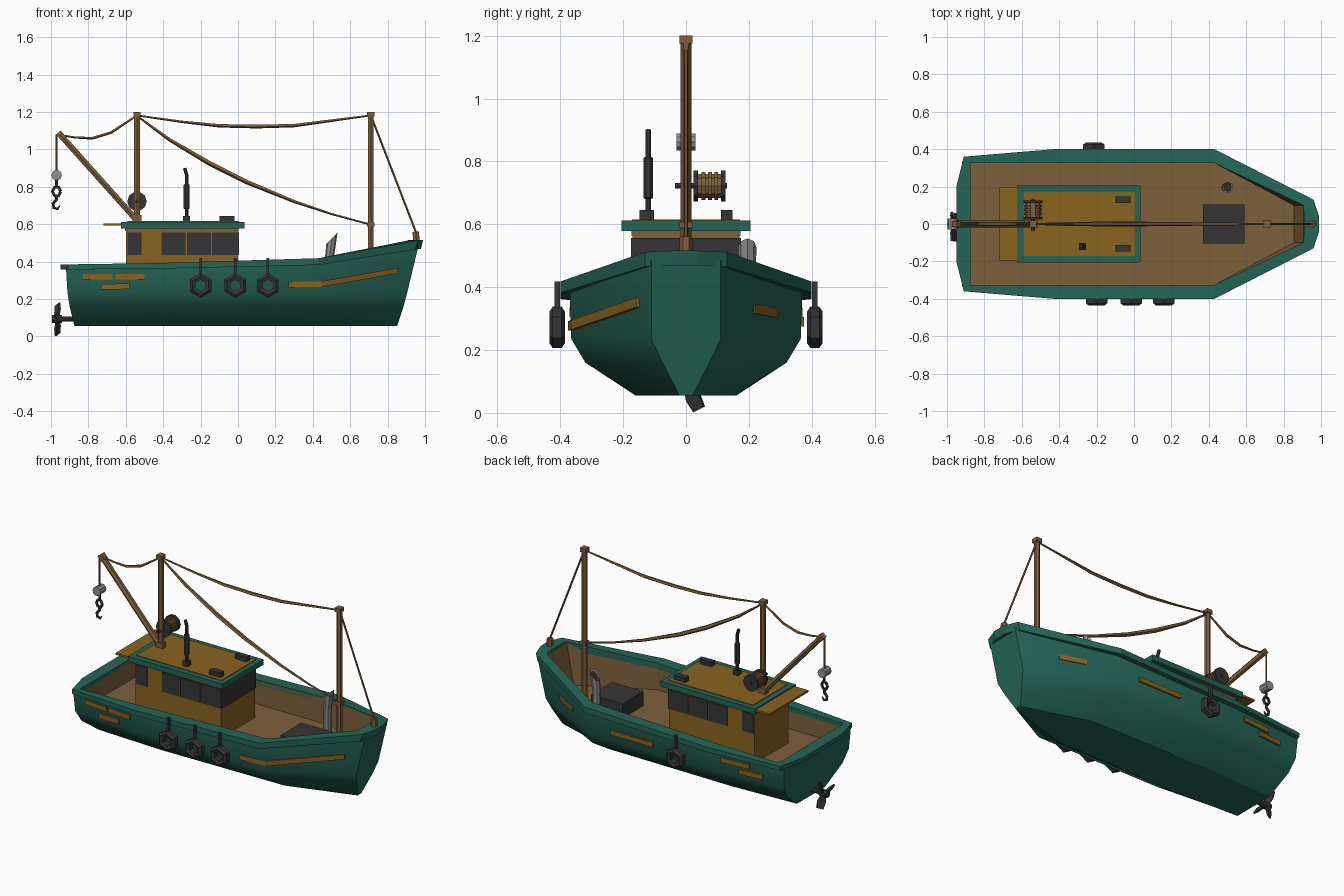
import bpy, bmesh, math
from mathutils import Vector

if "Cube" in bpy.data.objects:
    bpy.data.objects.remove(bpy.data.objects["Cube"])

def mat(name, c):
    m = bpy.data.materials.new(name)
    m.diffuse_color = (*c, 1)
    m.use_nodes = True
    m.node_tree.nodes["Principled BSDF"].inputs["Base Color"].default_value = m.diffuse_color
    return m

TEAL = mat("teal paint", (0.018, 0.13, 0.095))
MUSTARD = mat("mustard wood", (0.25, 0.125, 0.014))
BROWN = mat("brown wood", (0.205, 0.115, 0.045))
DARK = mat("dark iron", (0.036, 0.036, 0.038))
GREY = mat("grey metal", (0.28, 0.28, 0.27))

def finish(name, bm, m, smooth=None):
    bmesh.ops.recalc_face_normals(bm, faces=bm.faces)
    me = bpy.data.meshes.new(name)
    bm.to_mesh(me)
    bm.free()
    ob = bpy.data.objects.new(name, me)
    bpy.context.collection.objects.link(ob)
    me.materials.append(m)
    if smooth:
        bpy.ops.object.select_all(action='DESELECT')
        ob.select_set(True)
        bpy.context.view_layer.objects.active = ob
        bpy.ops.object.shade_smooth_by_angle(angle=math.radians(smooth))
    return ob

def loft(name, rings, m, ring_closed=True, loop=False, caps=True, smooth=None):
    """Skin a list of equal-length point rings."""
    bm = bmesh.new()
    vs = [[bm.verts.new(p) for p in r] for r in rings]
    n = len(vs[0])
    for i in range(len(vs) if loop else len(vs) - 1):
        a, b = vs[i], vs[(i + 1) % len(vs)]
        for j in range(n if ring_closed else n - 1):
            k = (j + 1) % n
            bm.faces.new((a[j], a[k], b[k], b[j]))
    if caps and not loop:
        bm.faces.new(vs[0])
        bm.faces.new(vs[-1])
    return finish(name, bm, m, smooth)

def box(name, x0, x1, y0, y1, z0, z1, m):
    return loft(name, [[(x0, y0, z), (x1, y0, z), (x1, y1, z), (x0, y1, z)] for z in (z0, z1)], m)

def tube(name, pts, radii, m, n=6, smooth=None):
    """Rod along a path with a radius at each point."""
    pts = [Vector(p) for p in pts]
    if not isinstance(radii, (list, tuple)):
        radii = [radii] * len(pts)
    rings = []
    for i, p in enumerate(pts):
        d = (pts[min(i + 1, len(pts) - 1)] - pts[max(i - 1, 0)]).normalized()
        u = d.cross(Vector((0, 1, 0)) if abs(d.y) < .9 else Vector((1, 0, 0))).normalized()
        v = d.cross(u)
        angs = [2 * math.pi * (k + .5) / n for k in range(n)]
        rings.append([p + radii[i] * (u * math.cos(a) + v * math.sin(a)) for a in angs])
    return loft(name, rings, m, smooth=smooth)

# Hull: half sections (x, y, z) mirrored across y
sections = [
    [(-.875, .14, .055), (-.9, .28, .16), (-.912, .325, .235), (-.92, .335, .37)],
    [(-.43, .16, .055), (-.43, .32, .16), (-.43, .365, .235), (-.43, .37, .375)],
    [(.43, .15, .055), (.43, .32, .16), (.43, .365, .235), (.43, .37, .40)],
    [(.85, .02, .055), (.885, .075, .16), (.905, .11, .235), (.965, .11, .485)]]
full = [[(x, -y, z) for x, y, z in reversed(s)] + s for s in sections]
loft("hull", full, TEAL, ring_closed=False, smooth=32)

# Rail cap ring: outer and inner outline with top and bottom heights
outer = [(-.95, .2), (-.91, .36), (-.43, .4), (.43, .4), (.96, .13), (.99, .04)]
inner = [(-.875, .2), (-.875, .325), (-.43, .325), (.43, .325), (.905, .1), (.91, .04)]
top = [.385, .385, .392, .418, .512, .516]
bot = [.358, .358, .362, .382, .465, .468]
half = []
for (ox, oy), (ix, iy), t, b in zip(outer, inner, top, bot):
    half.append([(ox, oy, t), (ix, iy, t), (ix, iy, b), (ox - .012 * (ox > .9), oy, b)])
mirror = [[(x, -y, z) for x, y, z in r] for r in reversed(half)]
loft("rail", half + mirror, TEAL, loop=True)

# Deck and inner bulwark
DZ = .25
ins = inner[1:5]
outl = [(x, y, t) for (x, y), t in zip(ins, top[1:5])]
outl += [(x, -y, t) for x, y, t in reversed(outl)]
bm = bmesh.new()
hi = [bm.verts.new((x, y, z - .008)) for x, y, z in outl]
lo = [bm.verts.new((x - .05 * (x > .9), y, DZ)) for x, y, z in outl]
bm.faces.new(lo)
for i in range(len(hi)):
    k = (i + 1) % len(hi)
    bm.faces.new((hi[i], hi[k], lo[k], lo[i]))
deck = finish("deck", bm, BROWN)
deck.data.flip_normals() if deck.data.polygons[0].normal.z < 0 else None

# Hull repair planks following the side
def side_y(x, z):
    if x > .43:
        bx = .905 + .06 * (z - .235) / .25
        return .368 + (.11 - .368) * (x - .43) / (bx - .43)
    if x < -.43:
        return .368 - .037 * (-.43 - x) / .485
    return .368

def plank(path, side, h=.015):
    rings = []
    for x, z in path:
        rings.append([(x, side * (side_y(x, zz) + o), zz)
                      for zz, o in ((z - h, -.01), (z - h, .008), (z + h, .008), (z + h, -.01))])
    loft("hull_plank", rings, MUSTARD)

for p in ([(.27, .277), (.45, .28), (.855, .352)], [(-.83, .32), (-.67, .32)],
          [(-.655, .32), (-.5, .32)], [(-.73, .265), (-.58, .268)]):
    plank(p, -1)
for p in ([(.59, .317), (.73, .332)], [(-.03, .29), (.27, .29)],
          [(-.69, .32), (-.5, .32)], [(-.78, .275), (-.62, .275)]):
    plank(p, 1)

# Tyre fenders with straps
def tyre(x, s):
    cs = [(.066, -.014), (.066, .014), (.05, .025), (.03, .018), (.03, -.018), (.05, -.025)]
    rings = []
    for k in range(6):
        a = math.pi / 2 + k * math.pi / 3
        rings.append([(x + r * math.cos(a), s * .41 + d, .272 + r * math.sin(a)) for r, d in cs])
    loft("tyre_fender", rings, DARK, loop=True)
    box("fender_strap", x - .007, x + .007, s * .41 - .009, s * .41 + .009, .325, .418, DARK)

for x in (-.2, -.015, .16):
    tyre(x, -1)
tyre(-.215, 1)

# Cabin, windows and roof
box("cabin", -.6, 0, -.17, .17, DZ, .585, MUSTARD)
box("cabin_trim", -.603, .003, -.173, .173, .563, .582, BROWN)
for s in (-1, 1):
    for x0, x1 in ((-.59, -.515), (-.41, -.28), (-.272, -.145), (-.138, .004)):
        y = sorted((s * .165, s * .175))
        box("side_window", x0, x1, y[0], y[1], .435, .556, DARK)
box("front_window", -.004, .005, -.172, .172, .435, .556, DARK)
box("roof", -.625, .035, -.205, .205, .578, .612, TEAL)
box("roof_panel", -.59, .005, -.172, .172, .605, .616, MUSTARD)
box("aft_awning", -.72, -.6, -.195, .195, .592, .604, MUSTARD)
for y in (-.13, .13):
    box("roof_vent", -.098, -.02, y - .018, y + .018, .612, .645, DARK)

# Exhaust stack
box("exhaust_base", -.293, -.257, -.138, -.102, .61, .645, DARK)
tube("exhaust", [(-.275, -.12, .63), (-.275, -.12, .68), (-.275, -.12, .685), (-.275, -.12, .81),
                 (-.275, -.12, .815), (-.275, -.12, .865), (-.285, -.12, .9)],
     [.01, .01, .017, .017, .01, .01, .01], DARK, 8)

# Masts, boom and collars
for x, z0 in ((-.54, .6), (.71, DZ)):
    tube("mast", [(x, 0, z0), (x, 0, 1.19)], .017, BROWN, 6)
    box("mast_cap", x - .019, x + .019, -.02, .02, 1.175, 1.2, BROWN)
box("mast_collar", .69, .73, -.02, .02, .588, .608, BROWN)
box("boom_foot", -.565, -.515, -.018, .018, .605, .65, BROWN)
tube("boom", [(-.545, 0, .625), (-.955, 0, 1.083)], .018, BROWN, 6)
tube("boom_tip", [(-.935, 0, 1.06), (-.96, 0, 1.09)], .023, BROWN, 4)
tube("bow_post", [(.955, 0, .5), (.95, 0, .56)], .02, BROWN, 6)

# Rigging ropes
tube("top_rope", [(-.54, 0, 1.182), (-.3, 0, 1.148), (-.1, 0, 1.127), (.1, 0, 1.123), (.3, 0, 1.128),
                  (.71, 0, 1.182)], [.005, .007, .01, .011, .01, .005], BROWN, 5)
tube("diagonal_rope", [(-.54, 0, 1.18), (-.37, 0, 1.055), (-.15, 0, .925), (.05, 0, .825), (.3, 0, .722),
                       (.5, 0, .655), (.71, 0, .598)], [.005, .01, .014, .013, .009, .006, .005], BROWN, 5)
tube("boom_rope", [(-.955, 0, 1.078), (-.87, 0, 1.064), (-.78, 0, 1.06), (-.68, 0, 1.09), (-.54, 0, 1.182)],
     [.005, .006, .008, .008, .005], BROWN, 5)
tube("forestay", [(.71, 0, 1.185), (.955, 0, .55)], .006, BROWN, 5)
tube("hook_rope", [(-.97, 0, 1.08), (-.97, 0, .87)], .005, BROWN, 5)

# Pulley and hook
tube("pulley", [(-.97, -.03, .862), (-.97, .03, .862)], .028, GREY, 10)
ring = [(-.97 + .021 * math.cos(a * math.pi / 3), 0, .775 + .025 * math.sin(a * math.pi / 3)) for a in range(7)]
tube("hook_ring", ring, .009, DARK, 5)
tube("hook_link", [(-.97, 0, .84), (-.97, 0, .8)], .008, DARK, 5)
tube("hook", [(-.97, 0, .755), (-.97, 0, .73), (-.988, 0, .71), (-.984, 0, .688), (-.965, 0, .682),
              (-.952, 0, .7)], [.009, .009, .009, .009, .008, .003], DARK, 5)

# Winch on the aft mast
WX, WZ = -.54, .722
tube("winch_shaft", [(WX, -.035, WZ), (WX, .13, WZ)], .01, DARK, 6)
tube("winch_drum", [(WX, .035, WZ), (WX, .115, WZ)], .04, BROWN, 10)
for y in (.024, .112):
    tube("winch_flange", [(WX, y, WZ), (WX, y + .014, WZ)], .052, DARK, 10)
for y in (.05, .07, .09):
    tube("winch_coil", [(WX, y, WZ), (WX, y + .012, WZ)], .047, BROWN, 10)

# Deck hatch box and slant-cut vent cowl
box("deck_box", .37, .59, -.105, .105, DZ, .34, DARK)
def cowl_ring(z, dx, slant, r=.03):
    pts = []
    for k in range(8):
        a = k * math.pi / 4
        pts.append((.49 + dx + r * math.cos(a), .195 + r * math.sin(a), z + slant * math.cos(a)))
    return pts
loft("vent_cowl", [cowl_ring(DZ, 0, 0, .022), cowl_ring(.43, 0, 0, .024), cowl_ring(.525, .012, .03),
                   cowl_ring(.515, .012, .025, .023)], GREY)
loft("cowl_mouth", [cowl_ring(.514, .012, .025, .022), cowl_ring(.518, .012, .025, .022)], DARK)

# Propeller
tube("propeller_shaft", [(-.99, 0, .093), (-.87, 0, .093)], .014, DARK, 8)
tube("propeller_hub", [(-.995, 0, .093), (-.94, 0, .093)], .022, DARK, 8)
for k in range(3):
    a = math.radians(-63 + 120 * k)
    d = Vector((0, math.cos(a), math.sin(a)))
    t = Vector((.5, -math.sin(a) * .85, math.cos(a) * .85))
    c = Vector((-.965, 0, .093))
    n = d.cross(t).normalized() * .005
    rings = []
    for r, w in ((.01, .013), (.05, .027), (.092, .022)):
        p = c + d * r
        rings.append([p - t * w - n, p + t * w - n, p + t * w + n, p - t * w + n])
    loft("propeller_blade", rings, DARK)
